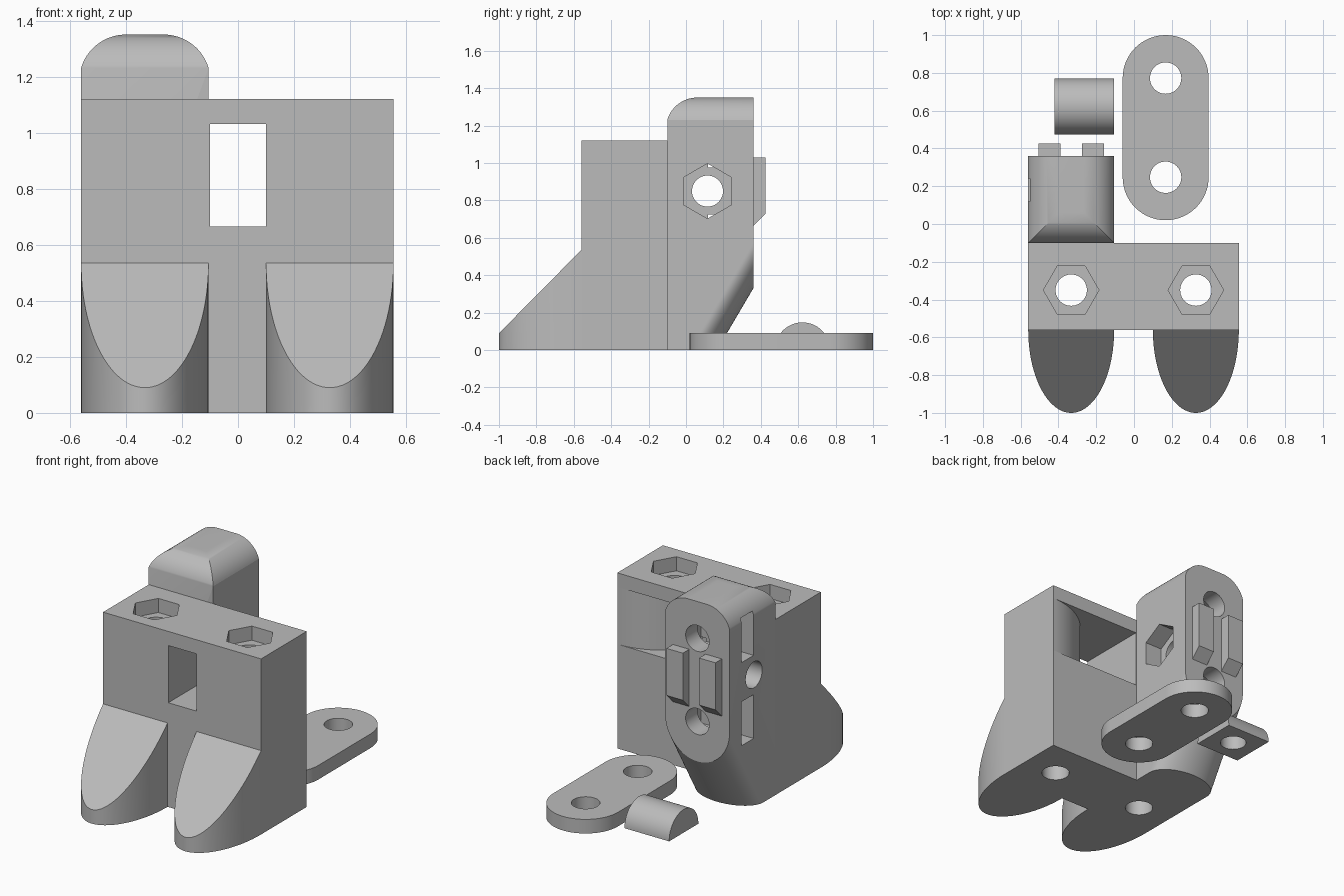
import bpy, bmesh
from math import cos, sin, pi, radians
from mathutils import Vector

if "Cube" in bpy.data.objects:
    bpy.data.objects.remove(bpy.data.objects["Cube"], do_unlink=True)

grey = bpy.data.materials.new("plain grey")
grey.use_nodes = True
COLOUR = (0.5, 0.5, 0.5, 1)
grey.diffuse_color = COLOUR
grey.node_tree.nodes["Principled BSDF"].inputs["Base Color"].default_value = COLOUR


def arc(cx, cy, rx, ry, start, end, n=32):
    """Points of an elliptical arc, angles in degrees."""
    angles = [radians(start + (end - start) * i / n) for i in range(n + 1)]
    return [(cx + rx * cos(a), cy + ry * sin(a)) for a in angles]


def ring(cx, cy, r, n=48, turn=0):
    return arc(cx, cy, r, r, turn, turn + 360, n)[:-1]


def rect(x0, x1, y0, y1):
    return [(x0, y0), (x1, y0), (x1, y1), (x0, y1)]


def prism(name, points, axis, lo, hi, shear=0):
    """Extrude a profile along an axis; shear lifts the far end in z."""
    place = {"x": lambda p, d: (d, p[0], p[1]),
             "y": lambda p, d: (p[0], d, p[1]),
             "z": lambda p, d: (p[0], p[1], d)}[axis]
    bm = bmesh.new()
    near = [bm.verts.new(place(p, lo)) for p in points]
    far = [bm.verts.new(Vector(place(p, hi)) + Vector((0, 0, shear))) for p in points]
    bm.faces.new(near)
    bm.faces.new(far)
    for i in range(len(points)):
        j = (i + 1) % len(points)
        bm.faces.new((near[i], near[j], far[j], far[i]))
    bmesh.ops.recalc_face_normals(bm, faces=bm.faces)
    mesh = bpy.data.meshes.new(name)
    bm.to_mesh(mesh)
    bm.free()
    mesh.materials.append(grey)
    obj = bpy.data.objects.new(name, mesh)
    bpy.context.collection.objects.link(obj)
    return obj


def combine(obj, other, operation="DIFFERENCE"):
    """Apply a boolean and remove the helper."""
    mod = obj.modifiers.new("cut", "BOOLEAN")
    mod.operation, mod.solver, mod.object = operation, "EXACT", other
    graph = bpy.context.evaluated_depsgraph_get()
    mesh = bpy.data.meshes.new_from_object(obj.evaluated_get(graph))
    obj.modifiers.clear()
    obj.data = mesh
    bpy.data.objects.remove(other, do_unlink=True)


HOLE, NUT = 0.083, 0.147
HALF = 0.2275                      # half width of the rounded parts
SIDES = (("right", -0.3325), ("left", 0.3275))
parts = []

# Main block with a strap passage that flares towards the back
block = prism("main_block", rect(-0.56, 0.555, -0.56, -0.1), "z", 0, 1.12)
passage = [(-0.1, -0.8), (0.1, -0.8)] + arc(0.555, -0.555, 0.455, 0.455, 180, 90)
passage += [(0.555, 0.1), (-0.1, 0.1)]
combine(block, prism("passage_cutter", passage, "z", 0.665, 1.03))
for side, x in SIDES:
    combine(block, prism("bolt_cutter", ring(x, -0.35, HOLE), "z", -0.1, 1.3))
    combine(block, prism("nut_cutter", ring(x, -0.35, NUT, 6), "z", 1.03, 1.3))
parts.append(block)

# Toes: half ellipses with a sloping top
for side, x in SIDES:
    toe = prism(side + "_toe", arc(x, -0.56, HALF, 0.44, 180, 360, 48), "z", 0, 0.8)
    bm = bmesh.new()
    bm.from_mesh(toe.data)
    cut = bmesh.ops.bisect_plane(bm, geom=bm.verts[:] + bm.edges[:] + bm.faces[:],
                                 plane_co=(0, -0.56, 0.535), plane_no=(0, -0.445, 0.44),
                                 clear_outer=True)
    rim = [e for e in cut["geom_cut"] if isinstance(e, bmesh.types.BMEdge)]
    bmesh.ops.contextual_create(bm, geom=rim)
    bmesh.ops.recalc_face_normals(bm, faces=bm.faces)
    bm.to_mesh(toe.data)
    bm.free()
    parts.append(toe)

# Rear post: rounded top, rounded front edge, slanting round underside
X0, X1, XM = -0.56, -0.105, -0.3325
top = arc(X1 - 0.16, 1.183, 0.167, 0.167, 16, 90, 20)
top += arc(X0 + 0.16, 1.183, 0.167, 0.167, 90, 164, 20)
post = prism("rear_post", [(X0, 0), (X1, 0)] + top, "y", -0.1, 0.36)
front = [(0.6, -0.5), (0.6, 1.35)] + arc(0.06, 1.183, 0.167, 0.167, 90, 164, 20)
front += [(-0.1, -0.5)]
combine(post, prism("front_edge", front, "x", -1, 1), "INTERSECT")
SLOPE = 1.7
under = arc(XM, 0.575, HALF, 0.245, 180, 360, 48) + [(X1, 3), (X0, 3)]
under = [(x, z - SLOPE * 0.66) for x, z in under]
combine(post, prism("underside", under, "y", -0.3, 0.6, SLOPE * 0.9), "INTERSECT")

# Cross bolt, its nut recess, and two screws with nut slots
combine(post, prism("cross_cutter", ring(0.115, 0.85, HOLE), "x", -1, 0.2))
combine(post, prism("cross_nut_cutter", ring(0.115, 0.85, NUT, 6, 30), "x", -0.225, 0.2))
for z in (0.585, 1.115):
    combine(post, prism("slot_cutter", rect(0.118, 0.24, z - 0.14, z + 0.14), "x", -0.8, -0.19))
    combine(post, prism("screw_cutter", ring(XM, z, HOLE), "y", 0.05, 0.5))
parts.append(post)

# Rear ribs with a chamfered lower end
rib = [(0.36, 0.665), (0.425, 0.73), (0.425, 1.03), (0.36, 1.03)]
for side, x in (("right", -0.505), ("left", -0.275)):
    parts.append(prism(side + "_rib", rib, "x", x, x + 0.115))

# Loose clamp plate with two holes
PX = 0.1675
outline = arc(PX, 0.7725, HALF, HALF, 0, 180) + arc(PX, 0.2475, HALF, HALF, 180, 360)
plate = prism("clamp_plate", outline, "z", 0, 0.09)
for y in (0.2475, 0.7725):
    combine(plate, prism("plate_cutter", ring(PX, y, HOLE), "z", -0.1, 0.2))
parts.append(plate)

# Loose half-round spacer with a blind hole underneath
spacer = prism("half_round_spacer", arc(0.6225, 0, 0.1475, 0.148, 0, 180), "x", -0.42, X1)
combine(spacer, prism("spacer_cutter", ring(-0.2625, 0.6225, 0.078), "z", -0.1, 0.09))
parts.append(spacer)

# Smooth the curved walls and keep the edges sharp
bpy.ops.object.select_all(action="DESELECT")
for part in parts:
    part.select_set(True)
bpy.context.view_layer.objects.active = block
bpy.ops.object.shade_smooth_by_angle(angle=radians(25))
